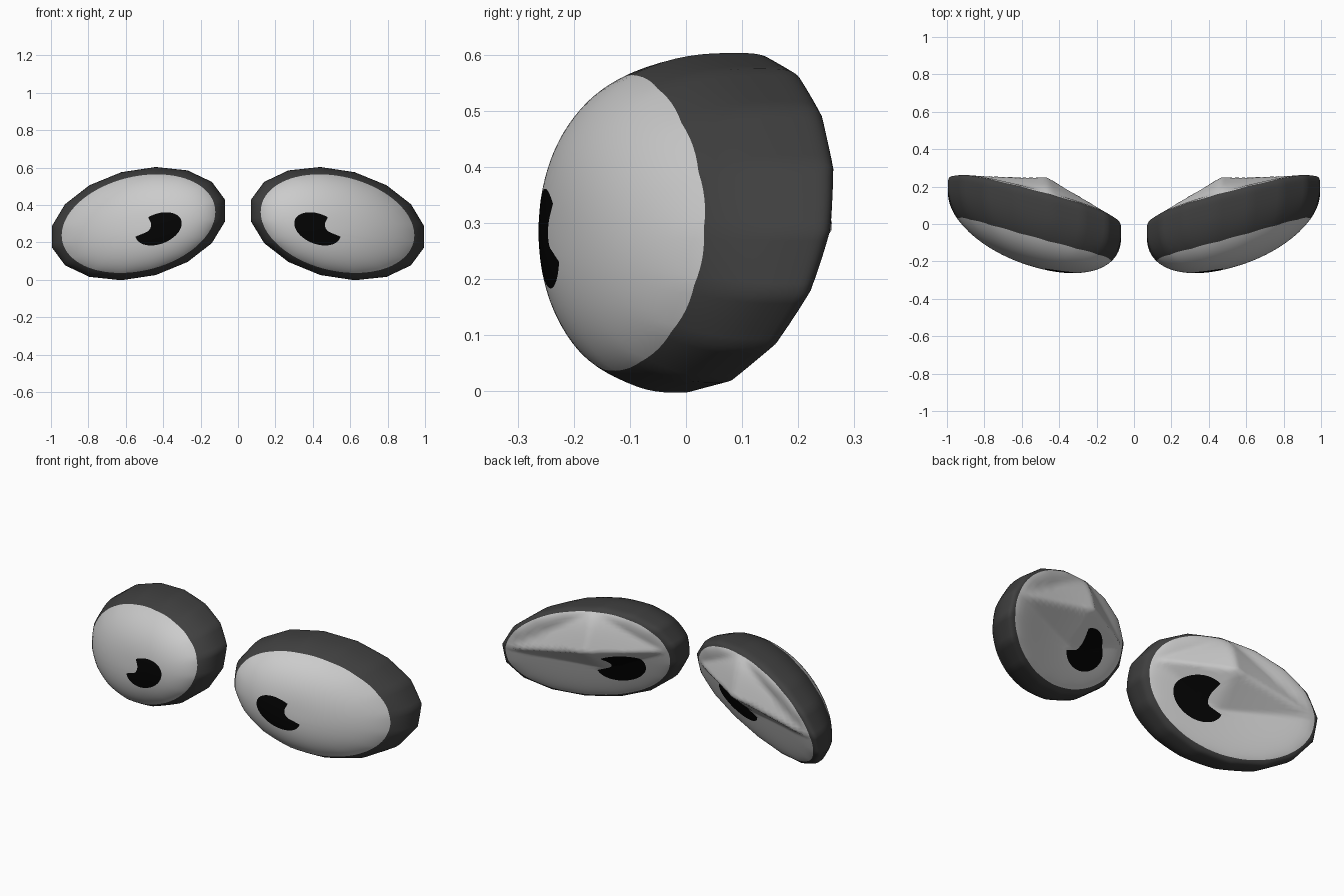
import bpy, bmesh, math
from mathutils import Vector

if "Cube" in bpy.data.objects:
    bpy.data.objects.remove(bpy.data.objects["Cube"])

SEG, SIDES = 96, 16
CX, CZ, A, B, TILT = 0.532, 0.30, 0.472, 0.303, -0.236


def material(name, v):
    m = bpy.data.materials.new(name)
    m.diffuse_color = (v, v, v, 1)
    m.use_nodes = True
    m.node_tree.nodes["Principled BSDF"].inputs["Base Color"].default_value = m.diffuse_color
    return m


def to_disc(x, z):
    # front-view position to unit-disc coordinates of the tilted oval
    p = (x - CX) / A
    return Vector((p, ((z - CZ) / B - TILT * p) / math.sqrt(1 - TILT ** 2)))


def pupil_centre(back):
    return (0.37, 0.25) if back else (0.425, 0.272)


def pupil_edge(t, back):
    # tilted oval with a round highlight bitten out of its outer side
    tilt = math.radians(-22)
    d = Vector((math.cos(t), math.sin(t)))
    r = 1 / math.hypot(math.cos(t - tilt) / 0.13, math.sin(t - tilt) / 0.08)
    c = Vector((0.085, 0.022))
    along = d.dot(c)
    disc = along ** 2 - c.length_squared + 0.045 ** 2
    if along > 0 and disc > 0:
        r = min(r, along - math.sqrt(disc))
    r *= 1.1 if back else 1
    x, z = pupil_centre(back)
    return to_disc(x + r * d.x, z + r * d.y)


def facet(t):
    # radius of the many-sided outline
    step = 2 * math.pi / SIDES
    return math.cos(step / 2) / math.cos((t + step / 2) % step - step / 2)


def peak(x, z):
    # low ridge on the back, highest above the pupil
    along = (0.465 - x) / 0.36 if x < 0.465 else (x - 0.465) / 0.5
    ridge = 0.375 + (0.02 if x < 0.465 else -0.10) * along
    across = (z - ridge) / 0.21 if z > ridge else (ridge - z) / 0.15
    return max(0, 1 - along - across)


def surface(d, back):
    r = d.length
    fac = facet(math.atan2(d.y, d.x))
    f = 1 + (fac - 1) * min(1, r / fac) ** 8
    rho = min(1, r / f)
    if rho > 0.99999:
        rho = 1
    p, q = d
    dx, dz = A * p, B * (math.sqrt(1 - TILT ** 2) * q + TILT * p)
    mid = 0.03 + 0.30 * dx + 0.25 * dz + 0.04 * p * p
    if back:
        h = (1 - rho ** 4) ** 0.25
        y = mid + (0.09 + 0.03 * q) * h + 0.125 * peak(CX + dx, CZ + dz)
    else:
        h = (1 - rho ** 2.3) ** (1 / 2.3)
        y = mid - (0.257 + 0.14 * dz) * h
    return (CX + dx, y, CZ + dz)


def make_rings(inner):
    # pupil centre -> pupil edge -> light area edge -> rim
    a0 = math.asin(inner)
    rings = [("pupil", k / 4) for k in range(1, 5)]
    rings += [("white", k / 16) for k in range(1, 17)]
    return rings + [("rim", math.sin(a0 + (math.pi / 2 - a0) * k / 8)) for k in range(1, 9)]


def ring_point(kind, s, t, inner, back):
    e = Vector((math.cos(t), math.sin(t)))
    if kind == "pupil":
        return to_disc(*pupil_centre(back)).lerp(pupil_edge(t, back), s)
    if kind == "white":
        return pupil_edge(t, back).lerp(e * inner, s)
    return e * s * (1 + (facet(t) - 1) * (s - inner) / (1 - inner))


slot = {"white": 0, "rim": 1, "pupil": 2}
bm = bmesh.new()
for back, inner in ((False, 0.87), (True, 0.925)):
    hub = bm.verts.new(surface(to_disc(*pupil_centre(back)), back))
    prev = None
    for kind, s in make_rings(inner):
        row = [bm.verts.new(surface(ring_point(kind, s, 2 * math.pi * i / SEG, inner, back), back))
               for i in range(SEG)]
        for i in range(SEG):
            j = (i + 1) % SEG
            vs = [hub, row[i], row[j]] if prev is None else [prev[i], row[i], row[j], prev[j]]
            f = bm.faces.new(vs)
            f.material_index = slot[kind]
            f.smooth = True
        prev = row
bmesh.ops.remove_doubles(bm, verts=bm.verts, dist=0.0002)
bmesh.ops.recalc_face_normals(bm, faces=bm.faces)

mesh = bpy.data.meshes.new("eyes")
bm.to_mesh(mesh)
bm.free()
for m in (material("light_grey", 0.6), material("dark_grey", 0.05), material("black", 0.001)):
    mesh.materials.append(m)
eyes = bpy.data.objects.new("eyes", mesh)
bpy.context.collection.objects.link(eyes)

# second eye
mirror = eyes.modifiers.new("mirror", 'MIRROR')
mirror.use_axis[0] = True
mirror.use_mirror_merge = False
